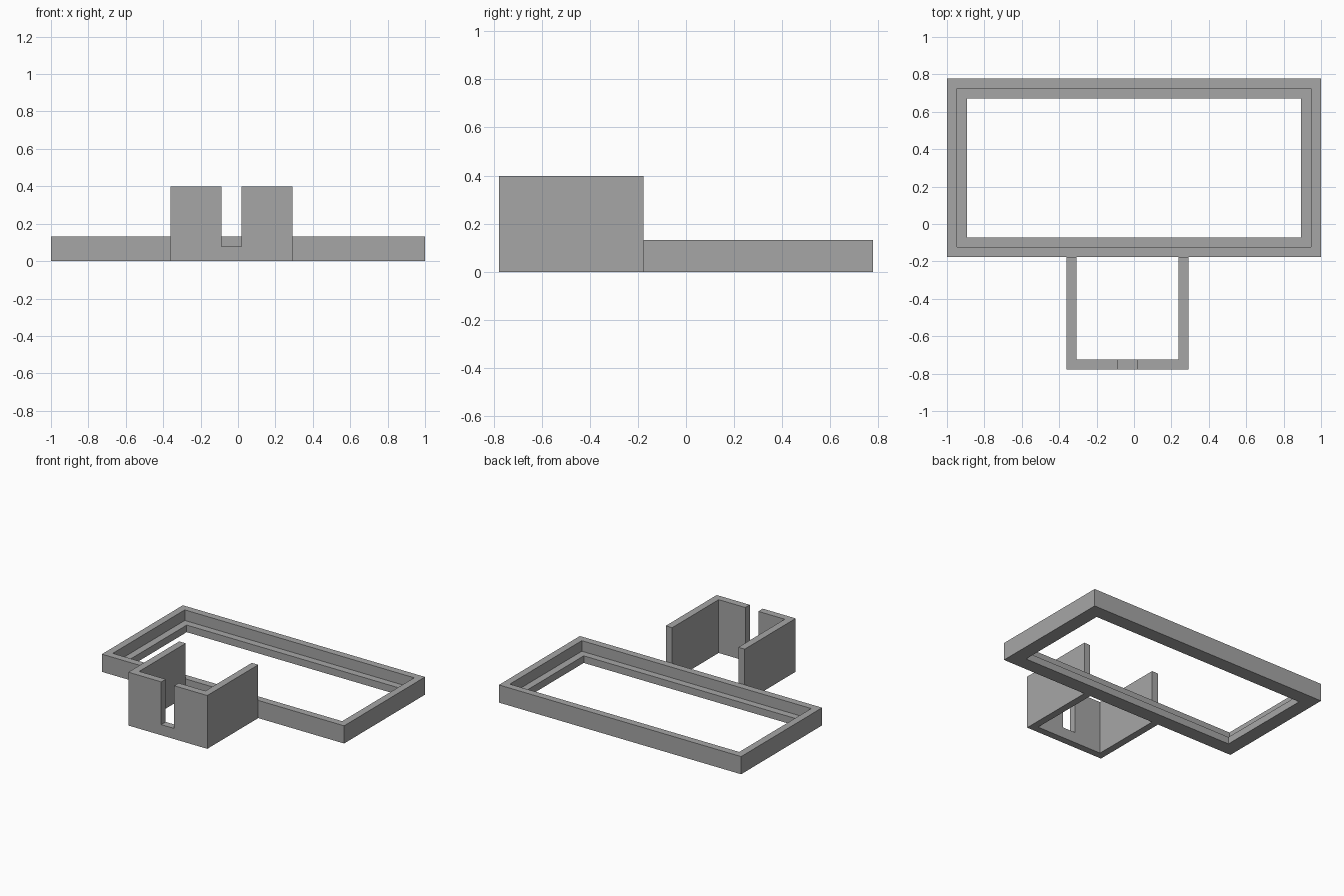
import bpy, bmesh

if "Cube" in bpy.data.objects:
    bpy.data.objects.remove(bpy.data.objects["Cube"], do_unlink=True)

T = 0.053            # wall thickness
FRONT, BACK = -0.778, 0.778
SEAM = -0.177        # where the enclosure meets the tray frame

grey = bpy.data.materials.new("plain grey")
grey.use_nodes = True
colour = (0.38, 0.38, 0.38, 1)
grey.diffuse_color = colour
grey.node_tree.nodes["Principled BSDF"].inputs["Base Color"].default_value = colour


def finish(bm, name):
    bmesh.ops.recalc_face_normals(bm, faces=bm.faces)
    mesh = bpy.data.meshes.new(name)
    bm.to_mesh(mesh)
    bm.free()
    mesh.materials.append(grey)
    obj = bpy.data.objects.new(name, mesh)
    bpy.context.collection.objects.link(obj)
    return obj


def swept_frame(name, x, y0, y1, profile):
    """Sweep a closed (inset, height) profile around a rectangle."""
    bm = bmesh.new()
    rings = [[bm.verts.new(p) for p in (
        (-x + d, y0 + d, z), (x - d, y0 + d, z),
        (x - d, y1 - d, z), (-x + d, y1 - d, z))] for d, z in profile]
    for i, ring in enumerate(rings):
        below = rings[i - 1]
        for k in range(4):
            bm.faces.new((below[k - 1], below[k], ring[k], ring[k - 1]))
    return finish(bm, name)


def prism(name, outline, z0, z1):
    """Extrude a flat outline upwards."""
    bm = bmesh.new()
    face = bm.faces.new([bm.verts.new((x, y, z0)) for x, y in outline])
    top = bmesh.ops.extrude_face_region(bm, geom=[face])["geom"]
    bmesh.ops.translate(bm, vec=(0, 0, z1 - z0),
                        verts=[v for v in top if isinstance(v, bmesh.types.BMVert)])
    return finish(bm, name)


# Wide frame with a low inner ledge
swept_frame("ledged_frame", 1, SEAM, BACK,
            [(0, 0), (0, 0.132), (T, 0.132), (T, T), (2 * T, T), (2 * T, 0)])

# Tall three-sided enclosure
L, R = -0.361, 0.291
walls = prism("enclosure_walls", [
    (L, SEAM), (L, FRONT), (R, FRONT), (R, SEAM),
    (R - T, SEAM), (R - T, FRONT + T), (L + T, FRONT + T), (L + T, SEAM)], 0, 0.398)

# Narrow slot in the front wall, open at the top
s0, s1 = -0.089, 0.018
y0, y1 = FRONT - T, FRONT + 2 * T
cutter = prism("slot_cutter", [(s0, y0), (s1, y0), (s1, y1), (s0, y1)], 0.079, 0.6)
cutter.hide_render = True
slot = walls.modifiers.new("slot", "BOOLEAN")
slot.operation, slot.solver, slot.object = "DIFFERENCE", "EXACT", cutter
bpy.context.view_layer.objects.active = walls
bpy.ops.object.modifier_apply(modifier=slot.name)
bpy.data.objects.remove(cutter, do_unlink=True)
